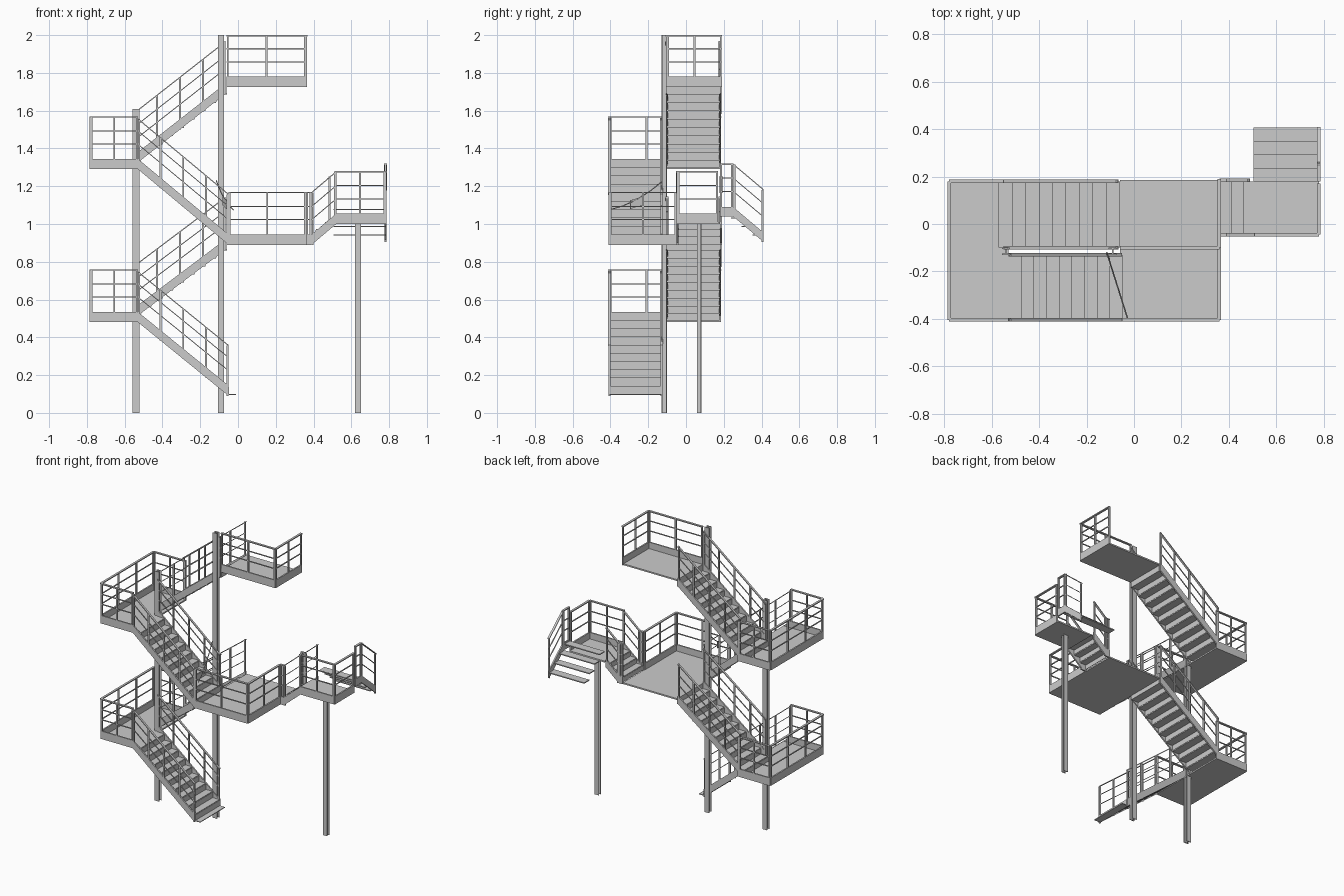
import bpy, bmesh
from mathutils import Vector

cube = bpy.data.objects.get("Cube")
if cube:
    bpy.data.objects.remove(cube)

steel = bpy.data.materials.new("galvanised_grey")
steel.use_nodes = True
GREY = (0.6, 0.6, 0.6, 1)
steel.diffuse_color = GREY
steel.node_tree.nodes["Principled BSDF"].inputs["Base Color"].default_value = GREY


def finish(name, bm):
    bmesh.ops.recalc_face_normals(bm, faces=bm.faces[:])
    mesh = bpy.data.meshes.new(name)
    bm.to_mesh(mesh)
    bm.free()
    mesh.materials.append(steel)
    obj = bpy.data.objects.new(name, mesh)
    bpy.context.collection.objects.link(obj)
    return obj


def beam(bm, a, b, t, h):
    """Upright plate from a to b (bottom line), t thick and h high."""
    a, b = Vector(a), Vector(b)
    d = b - a
    n = Vector((-d.y, d.x, 0)).normalized() * t / 2
    up = Vector((0, 0, h))
    ring = [[bm.verts.new(p + o) for o in (-n, n, n + up, up - n)] for p in (a, b)]
    for r in ring:
        bm.faces.new(r)
    for i in range(4):
        j = (i + 1) % 4
        bm.faces.new((ring[0][i], ring[0][j], ring[1][j], ring[1][i]))


def box(bm, x0, x1, y0, y1, z0, z1):
    ym = (y0 + y1) / 2
    beam(bm, (x0, ym, z0), (x1, ym, z0), y1 - y0, z1 - z0)


def railing(name, path, posts, height=0.28, kick=0.055):
    """Kick plate, posts, two middle rails and a handrail along a path."""
    bm = bmesh.new()
    pts = [Vector(p) for p in path]
    for a, b, count in zip(pts, pts[1:], posts):
        d = Vector((b.x - a.x, b.y - a.y, 0)).normalized()
        beam(bm, a, b, 0.01, kick)
        for lift, t, h in ((0.13, 0.006, 0.006), (0.2, 0.006, 0.006),
                           (height - 0.007, 0.015, 0.007)):
            up = Vector((0, 0, lift))
            beam(bm, a + up, b + up, t, h)
        for i in range(count):
            p = a.lerp(b, i / (count - 1))
            p += d * (0.006 if i == 0 else -0.006 if i == count - 1 else 0)
            beam(bm, p - d * 0.005, p + d * 0.005, 0.01, height - 0.004)
    return finish(name, bm)


def stair(name, x0, z0, x1, z1, n, y0, y1, top=None):
    """Closed zigzag treads and risers climbing along x."""
    bm = bmesh.new()
    run, rise = (x1 - x0) / n, (z1 - z0) / n
    for i in range(n):
        x, z = x0 + i * run, z0 + i * rise
        box(bm, *sorted((x, x + run)), y0, y1, z + rise - 0.005, z + rise)
        box(bm, x - 0.002, x + 0.002, y0, y1, z, z + rise - 0.005)
    if top:
        box(bm, x1 - 0.002, x1 + 0.002, y0, y1, z1 - 0.005, top)
    return finish(name, bm)


def slab(name, *b):
    bm = bmesh.new()
    box(bm, *b)
    return finish(name, bm)


def column(name, x, y, top, w, d):
    """H-section column: two flanges and a web."""
    bm = bmesh.new()
    f = 0.005
    box(bm, x - w / 2, x + w / 2, y - d / 2, y - d / 2 + f, 0, top)
    box(bm, x - w / 2, x + w / 2, y + d / 2 - f, y + d / 2, 0, top)
    box(bm, x - f / 2, x + f / 2, y - d / 2 + f, y + d / 2 - f, 0, top)
    return finish(name, bm)


# Columns
column("left_column", -0.54, -0.115, 1.61, 0.036, 0.03)
column("main_column", -0.09, -0.115, 2.0, 0.034, 0.03)
column("side_column", 0.635, 0.07, 1.0, 0.032, 0.026)

FRONT, BACK, IN_F, IN_B = -0.405, 0.18, -0.13, -0.1

# Left landings
for level, z in (("lower", 0.48), ("upper", 1.29)):
    slab(level + "_landing_floor", -0.78, -0.53, -0.4, BACK, z, z + 0.01)
    railing(level + "_landing_railing",
            [(-0.53, FRONT, z), (-0.78, FRONT, z), (-0.78, BACK, z), (-0.53, BACK, z)],
            (3, 4, 3))

# Front flights rise to the left
for level, z0, z1 in (("first", 0.1, 0.49), ("third", 0.9, 1.3)):
    stair(level + "_flight_steps", -0.05, z0, -0.53, z1, 9, FRONT, IN_F)
    for side, y in (("outer", FRONT), ("inner", IN_F)):
        railing(f"{level}_flight_{side}_railing",
                [(-0.05, y, z0 - 0.01), (-0.53, y, z1 - 0.01)], (5,), 0.27)
slab("bottom_step_plate", -0.06, -0.01, FRONT, IN_F, 0.095, 0.1)

# Back flights rise to the right
for level, z0, z1, top in (("second", 0.485, 0.865, 0.9), ("fourth", 1.295, 1.69, 1.735)):
    stair(level + "_flight_steps", -0.57, z0, -0.06, z1, 9, IN_B, BACK, top)
    for side, y in (("outer", BACK), ("inner", IN_B)):
        railing(f"{level}_flight_{side}_railing",
                [(-0.55, y, z0 + 0.015), (-0.065, y, z1)], (5,), 0.28)

# Middle platform
slab("middle_platform_floor", -0.06, 0.36, -0.41, 0.185, 0.89, 0.9)
railing("middle_platform_railing",
        [(-0.05, FRONT, 0.89), (0.36, FRONT, 0.89), (0.36, -0.05, 0.89)], (3, 3))

# Top platform
slab("top_platform_floor", -0.06, 0.36, -0.1, 0.185, 1.725, 1.735)
railing("top_platform_railing",
        [(-0.06, IN_B, 1.725), (0.36, IN_B, 1.725), (0.36, 0.19, 1.725)], (3, 3), 0.275)

# Short flight up to the side platform
stair("short_flight_steps", 0.365, 0.9, 0.51, 1.01, 3, -0.045, BACK)
railing("short_flight_front_railing",
        [(0.36, -0.045, 0.89), (0.39, -0.045, 0.89), (0.52, -0.045, 1.0)], (2, 2))
railing("short_flight_back_railing",
        [(0.36, 0.185, 0.89), (0.39, 0.185, 0.89), (0.49, 0.185, 0.975)], (2, 2))

# Side platform
slab("side_platform_floor", 0.505, 0.78, -0.045, BACK, 1.0, 1.01)
railing("side_platform_railing",
        [(0.51, -0.045, 1.0), (0.78, -0.045, 1.0), (0.78, 0.17, 1.0)], (3, 2))

# Open steps behind the side platform
bm = bmesh.new()
for i in range(4):
    y = 0.18 + i * 0.057
    z = 1.08 - i * 0.045
    box(bm, 0.505, 0.78, y, y + 0.057, z - 0.007, z)
finish("open_steps", bm)
railing("open_steps_railing",
        [(0.78, 0.18, 1.04), (0.78, 0.25, 1.04), (0.78, 0.41, 0.905)], (2, 2), 0.28, 0.05)

# Sagging safety chain across the third flight
chain = bpy.data.curves.new("safety_chain", "CURVE")
chain.dimensions = "3D"
chain.bevel_depth = 0.003
chain.bevel_resolution = 1
sp = chain.splines.new("POLY")
sp.points.add(4)
for i, p in enumerate(sp.points):
    t = i / 4
    p.co = (-0.115 + 0.09 * t, -0.12 - 0.285 * t, 1.23 - 0.25 * t + 0.095 * t * t, 1)
chain.materials.append(steel)
bpy.context.collection.objects.link(bpy.data.objects.new("safety_chain", chain))
bm = bmesh.new()
beam(bm, (-0.08, -0.23, 1.1), (-0.06, -0.295, 1.08), 0.004, 0.045)
finish("chain_tag", bm)
